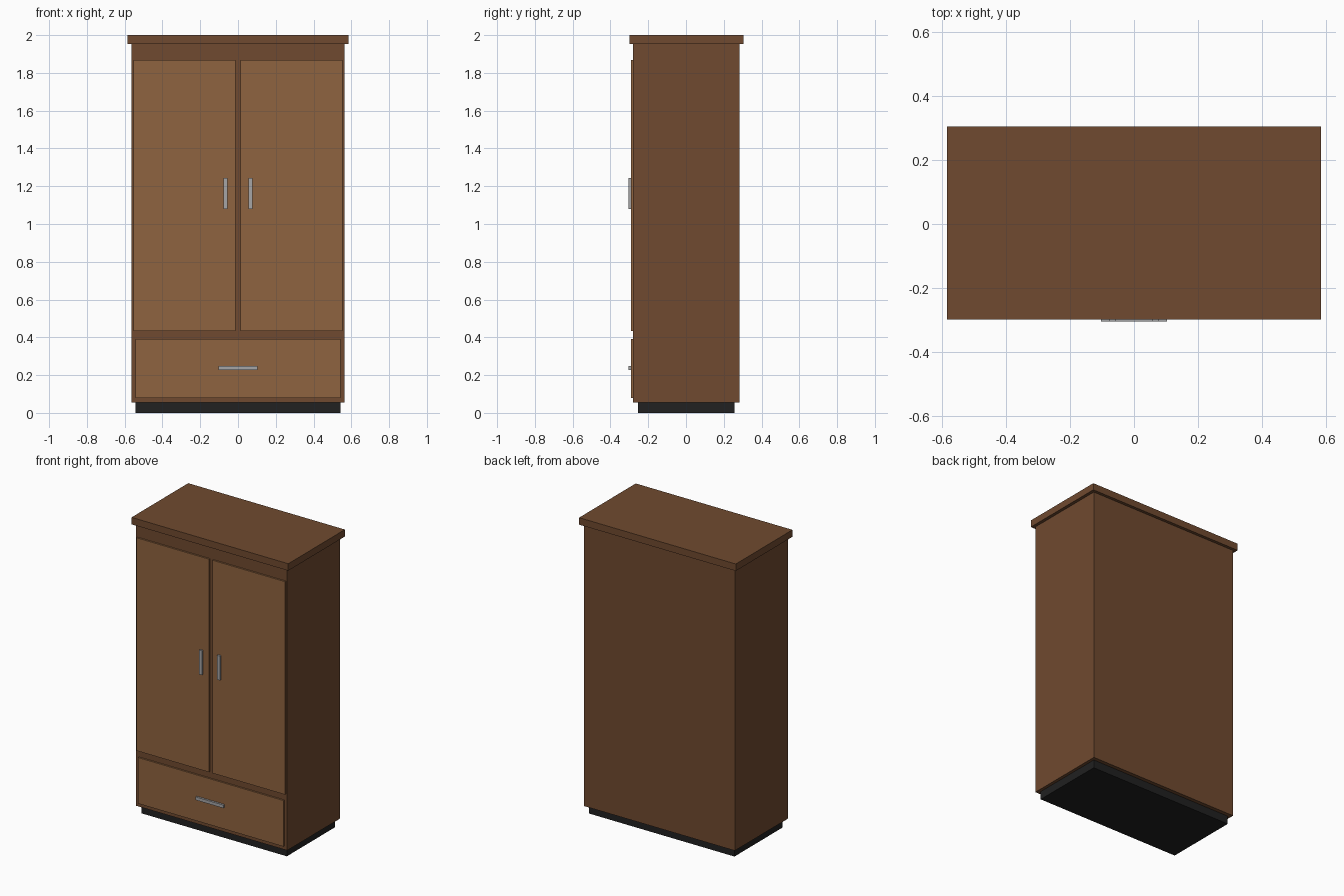
import bpy

if "Cube" in bpy.data.objects:
    bpy.data.objects.remove(bpy.data.objects["Cube"])


def material(name, rgb):
    m = bpy.data.materials.new(name)
    m.diffuse_color = (*rgb, 1)
    m.use_nodes = True
    m.node_tree.nodes["Principled BSDF"].inputs["Base Color"].default_value = m.diffuse_color
    return m


WOOD = material("dark_wood", (0.16, 0.068, 0.029))
PANEL = material("light_wood", (0.275, 0.125, 0.05))
METAL = material("metal", (0.38, 0.38, 0.39))
BLACK = material("plinth_black", (0.015, 0.015, 0.015))


def box(name, x, y, z, mat):
    """Box from (min, max) ranges on each axis."""
    spans = (x, y, z)
    bpy.ops.mesh.primitive_cube_add(size=1, location=[(a + b) / 2 for a, b in spans])
    ob = bpy.context.object
    ob.name = name
    ob.scale = [b - a for a, b in spans]
    bpy.ops.object.transform_apply(location=False, rotation=False, scale=True)
    ob.data.materials.append(mat)
    return ob


# carcass: recessed plinth, body, overhanging top
box("plinth", (-0.542, 0.542), (-0.254, 0.258), (0, 0.055), BLACK)
box("body", (-0.563, 0.563), (-0.28, 0.284), (0.055, 1.953), WOOD)
box("top_board", (-0.584, 0.584), (-0.299, 0.304), (1.953, 2.0), WOOD)

# pair of doors with vertical handles
for side, s in (("left", -1), ("right", 1)):
    box(side + "_door", sorted((s * 0.012, s * 0.553)), (-0.291, -0.279), (0.433, 1.868), PANEL)
    box(side + "_door_handle", sorted((s * 0.056, s * 0.077)), (-0.304, -0.29), (1.08, 1.244), METAL)

# drawer with horizontal handle
box("drawer_front", (-0.542, 0.542), (-0.291, -0.279), (0.08, 0.39), PANEL)
box("drawer_handle", (-0.103, 0.103), (-0.304, -0.29), (0.226, 0.247), METAL)
